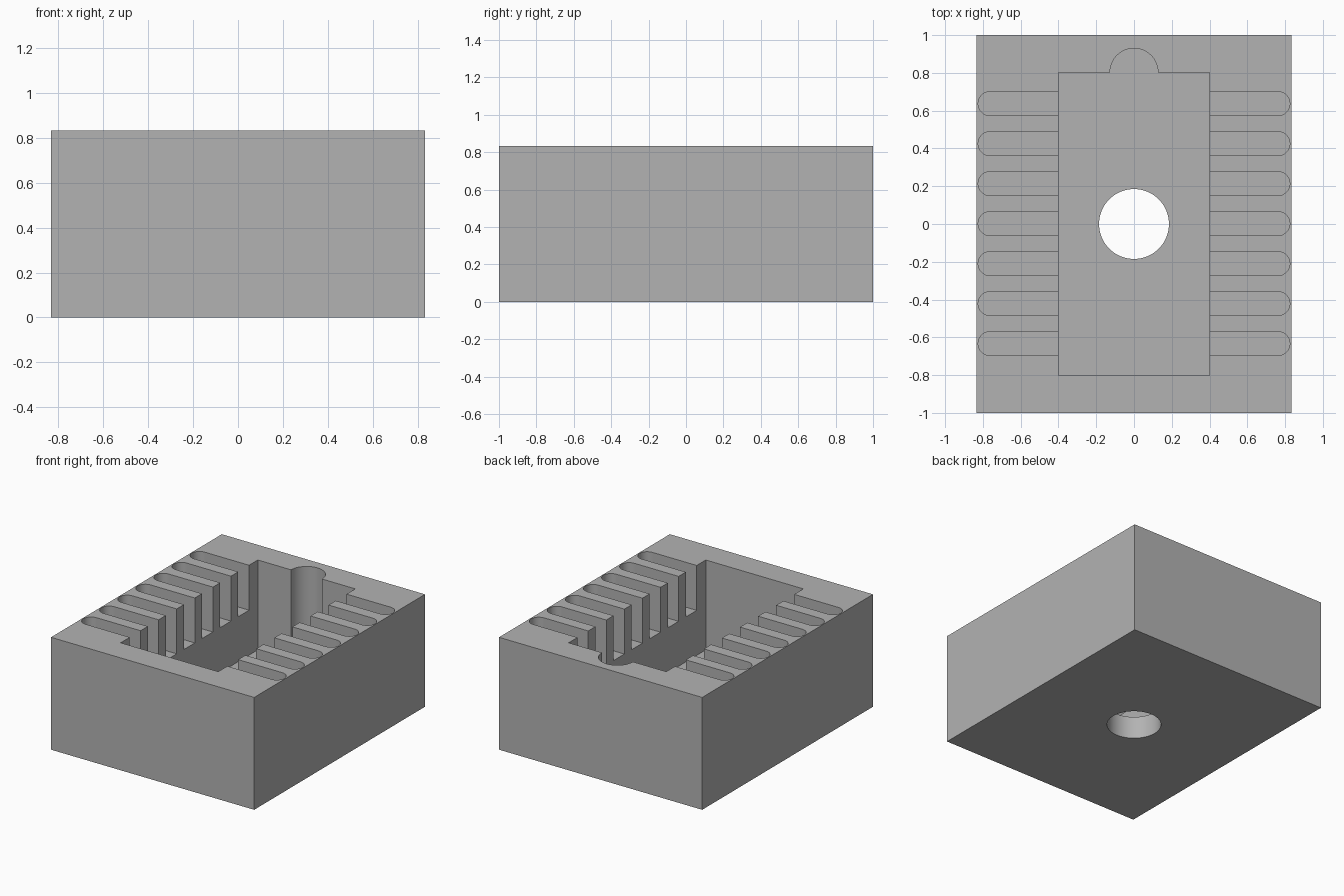
import bpy, bmesh, math

default = bpy.data.objects.get("Cube")
if default:
    bpy.data.objects.remove(default, do_unlink=True)

W, L, H = 1.666, 2.0, 0.833      # outer size
POCKET_X, POCKET_Y = 0.4, 0.803  # pocket half size
POCKET_Z = 0.167                 # pocket floor height
SLOT_Z = 0.5                     # slot floor height
SLOT_R, SLOT_END, PITCH = 0.0635, 0.825, 0.2117
NICHE_R, HOLE_R = 0.127, 0.185
TOP = H + 0.1                    # cutters rise above the top face


def arc(cx, cy, r, a0, a1, steps):
    """Points on an arc, angles in degrees."""
    angles = [math.radians(a0 + (a1 - a0) * i / steps) for i in range(steps + 1)]
    return [(cx + r * math.cos(a), cy + r * math.sin(a)) for a in angles]


def prism(name, outline, z0, z1):
    """Extrude a flat outline from z0 to z1."""
    bm = bmesh.new()
    base = bm.faces.new([bm.verts.new((x, y, z0)) for x, y in outline])
    side = bmesh.ops.extrude_face_region(bm, geom=[base])
    for v in side["geom"]:
        if isinstance(v, bmesh.types.BMVert):
            v.co.z = z1
    bmesh.ops.recalc_face_normals(bm, faces=bm.faces)
    mesh = bpy.data.meshes.new(name)
    bm.to_mesh(mesh)
    bm.free()
    obj = bpy.data.objects.new(name, mesh)
    bpy.context.collection.objects.link(obj)
    return obj


def rectangle(x, y):
    return [(-x, -y), (x, -y), (x, y), (-x, y)]


# Solid block
block = prism("slotted_block", rectangle(W / 2, L / 2), 0, H)

# Pocket with the round niche in its back wall
pocket_outline = (rectangle(POCKET_X, POCKET_Y)[:3]
                  + arc(0, POCKET_Y, NICHE_R, 0, 180, 32)
                  + [(-POCKET_X, POCKET_Y)])
cutters = [prism("pocket_cutter", pocket_outline, POCKET_Z, TOP)]

# Drain hole through the floor
cutters.append(prism("hole_cutter", arc(0, 0, HOLE_R, 0, 360, 64)[:-1], -0.1, POCKET_Z + 0.1))

# Seven round-ended slots, each running across both sides of the pocket
for i in range(-3, 4):
    y, end = i * PITCH + 0.002, SLOT_END - SLOT_R
    outline = arc(end, y, SLOT_R, -90, 90, 24) + arc(-end, y, SLOT_R, 90, 270, 24)
    cutters.append(prism("slot_cutter", outline, SLOT_Z, TOP))

# Carve the block
bpy.context.view_layer.objects.active = block
for cutter in cutters:
    cutter.hide_render = True
    mod = block.modifiers.new("carve", "BOOLEAN")
    mod.operation, mod.solver, mod.object = "DIFFERENCE", "EXACT", cutter
    bpy.ops.object.modifier_apply(modifier=mod.name)
    bpy.data.objects.remove(cutter, do_unlink=True)

# Plain grey finish
grey = bpy.data.materials.new("grey")
grey.use_nodes = True
colour = (0.45, 0.45, 0.45, 1)
grey.diffuse_color = colour
grey.node_tree.nodes["Principled BSDF"].inputs["Base Color"].default_value = colour
block.data.materials.clear()
block.data.materials.append(grey)
for poly in block.data.polygons:
    poly.material_index = 0

# Smooth the round walls, keep the edges sharp
bpy.ops.object.select_all(action="DESELECT")
block.select_set(True)
bpy.ops.object.shade_smooth_by_angle(angle=math.radians(30))
